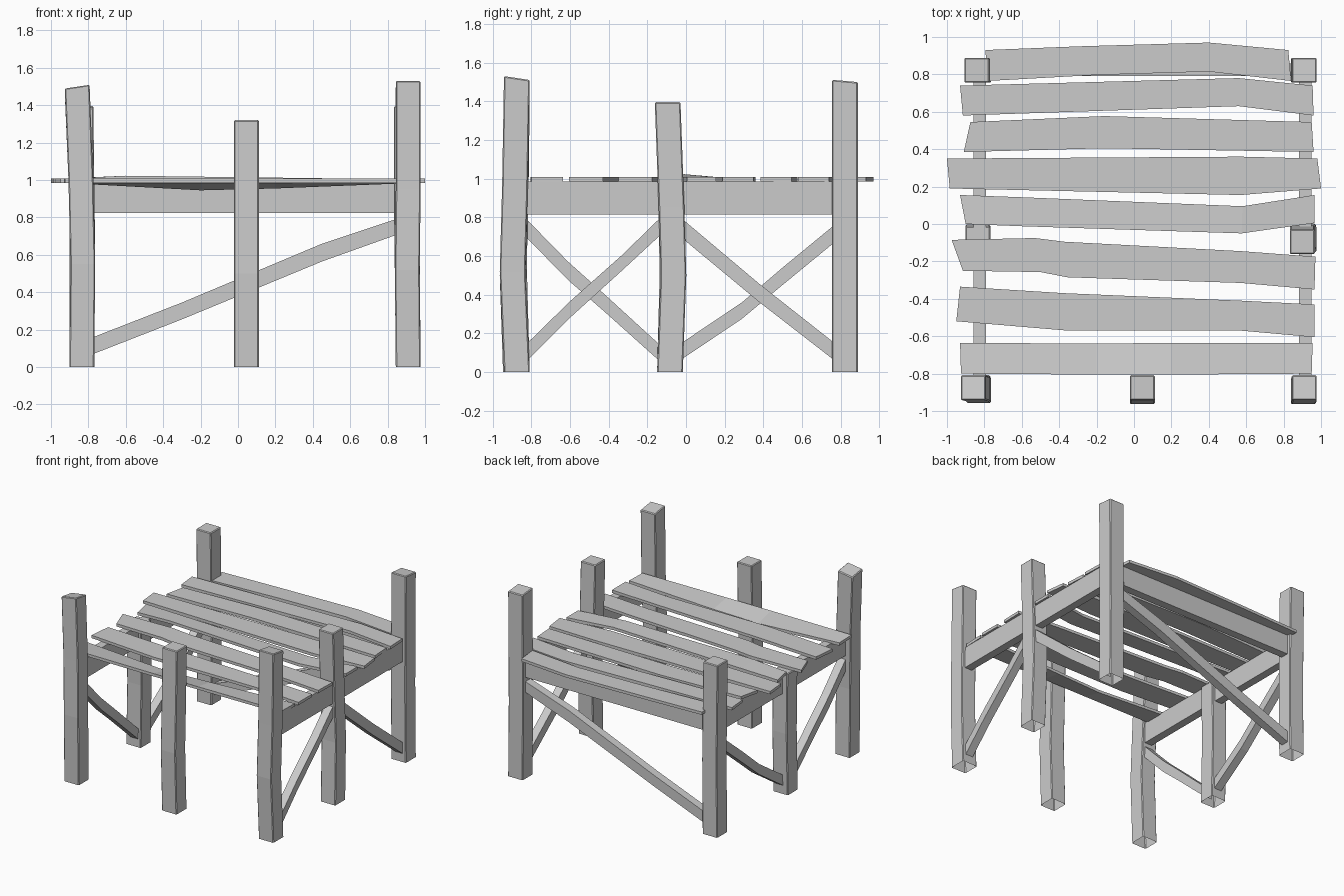
import bpy, bmesh


def loft(name, sections, cap_start=True, bevel=0.0):
    """Skin a run of four-sided sections into one closed board or post."""
    bm = bmesh.new()
    rings = [[bm.verts.new(p) for p in s] for s in sections]
    for a, b in zip(rings, rings[1:]):
        for i in range(4):
            j = (i + 1) % 4
            bm.faces.new((a[i], a[j], b[j], b[i]))
    bm.faces.new(rings[-1])
    if cap_start:
        bm.faces.new(rings[0][::-1])
    bmesh.ops.recalc_face_normals(bm, faces=bm.faces)
    me = bpy.data.meshes.new(name)
    bm.to_mesh(me)
    bm.free()
    ob = bpy.data.objects.new(name, me)
    bpy.context.collection.objects.link(ob)
    if bevel:
        m = ob.modifiers.new("worn_edges", 'BEVEL')
        m.width, m.segments = bevel, 1
        m.limit_method, m.angle_limit = 'ANGLE', 0.8
    return ob


def post(name, stations, slope=(0, 0)):
    """Open-bottomed square post through (x, y, z) centres; slope tilts the top."""
    h = 0.0665
    secs = []
    for k, (x, y, z) in enumerate(stations):
        t = 1 if k == len(stations) - 1 else 0
        secs.append([(x + sx * h, y + sy * h, z + t * (sx * slope[0] + sy * slope[1]))
                     for sx, sy in ((-1, -1), (1, -1), (1, 1), (-1, 1))])
    loft(name, secs, cap_start=False, bevel=0.006)


def board(name, path, axis, centre, half=0.033):
    """Upright plank: path of (u, z_low, z_high) along x or y."""
    secs = []
    for u, lo, hi in path:
        ring = [(-half, lo), (half, lo), (half, hi), (-half, hi)]
        secs.append([(u, centre + d, z) if axis == 'x' else (centre + d, u, z)
                     for d, z in ring])
    loft(name, secs)


def slat(name, stations):
    """Deck plank: stations of (x_front, y_front, x_back, y_back, dz_front, dz_back)."""
    lo, hi = 0.985, 1.008
    secs = []
    for s in stations:
        xf, yf, xb, yb = s[:4]
        df, db = s[4:] if len(s) > 4 else (0, 0)
        secs.append([(xf, yf, lo + df), (xb, yb, lo + db),
                     (xb, yb, hi + db), (xf, yf, hi + df)])
    loft(name, secs)


# Posts
L, R = -0.835, 0.91
post("front_left_post", [(L, -0.875, 0), (-0.83, -0.89, 0.55), (-0.84, -0.88, 1.0), (-0.86, -0.875, 1.49)], (0.01, -0.01))
post("front_middle_post", [(0.045, -0.88, 0), (0.045, -0.897, 0.5), (0.045, -0.885, 0.9), (0.045, -0.875, 1.32)])
post("front_right_post", [(R, -0.875, 0), (0.905, -0.897, 0.52), (0.91, -0.885, 0.95), (R, -0.875, 1.52)], (0, -0.01))
post("middle_left_post", [(L, -0.083, 0), (L, -0.07, 0.5), (L, -0.078, 0.985)])
post("middle_right_post", [(R, -0.083, 0), (0.905, -0.065, 0.5), (0.9, -0.075, 0.85), (0.9, -0.095, 1.395)])
post("back_left_post", [(L, 0.822, 0), (-0.83, 0.822, 0.6), (-0.84, 0.822, 1.395)])
post("back_right_post", [(R, 0.822, 0), (0.905, 0.822, 0.6), (R, 0.822, 1.505)], (0, -0.006))

# Rails under the deck
for side, cx in (("left", -0.825), ("right", 0.915)):
    board(f"{side}_rail", [(-0.83, 0.815, 0.985), (0.78, 0.815, 0.985)], 'y', cx)
board("back_rail", [(-0.8, 0.825, 0.985), (0.87, 0.825, 0.985)], 'x', 0.825)

# Diagonal braces
board("back_brace", [(-0.8, 0.06, 0.15), (-0.3, 0.255, 0.345), (0.45, 0.565, 0.66), (0.87, 0.715, 0.8)], 'x', 0.825)
board("right_front_brace", [(-0.83, 0.05, 0.14), (-0.6, 0.28, 0.365), (-0.33, 0.525, 0.605), (-0.13, 0.71, 0.8)], 'y', 0.915)
board("right_back_brace", [(-0.03, 0.7, 0.8), (0.38, 0.36, 0.455), (0.78, 0.05, 0.14)], 'y', 0.915)
board("left_front_brace", [(-0.83, 0.7, 0.795), (-0.61, 0.475, 0.57), (-0.42, 0.31, 0.4), (-0.13, 0.05, 0.135)], 'y', -0.825)
board("left_back_brace", [(-0.03, 0.06, 0.145), (0.29, 0.275, 0.36), (0.5, 0.45, 0.54), (0.78, 0.68, 0.77)], 'y', -0.825)

# Deck slats, front to back
slat("slat_1", [(-0.925, -0.80, -0.93, -0.635), (-0.2, -0.805, -0.2, -0.64, 0, -0.04),
                (0.2, -0.805, 0.2, -0.635, 0, -0.03), (0.95, -0.80, 0.955, -0.635)])
slat("slat_2", [(-0.95, -0.52, -0.93, -0.335), (-0.355, -0.57, -0.37, -0.37),
                (0.57, -0.57, 0.57, -0.41), (0.965, -0.605, 0.965, -0.43)])
slat("slat_3", [(-0.915, -0.25, -0.975, -0.085), (-0.5, -0.257, -0.53, -0.075),
                (-0.355, -0.285, -0.37, -0.095), (0.57, -0.315, 0.57, -0.145),
                (0.965, -0.35, 0.97, -0.175)])
slat("slat_4", [(-0.9, 0.0, -0.93, 0.155), (-0.6, -0.012, -0.6, 0.143, 0.015, 0),
                (0.575, -0.05, 0.58, 0.095), (0.965, 0.005, 0.965, 0.155)])
slat("slat_5", [(-0.985, 0.19, -1.0, 0.35), (0.57, 0.155, 0.57, 0.36), (1.0, 0.19, 0.98, 0.35)])
slat("slat_6", [(-0.91, 0.385, -0.875, 0.545), (-0.16, 0.405, -0.16, 0.577), (0.96, 0.385, 0.95, 0.545)])
slat("slat_7", [(-0.915, 0.58, -0.93, 0.74), (-0.18, 0.605, -0.18, 0.76),
                (0.56, 0.63, 0.56, 0.78), (0.96, 0.58, 0.955, 0.74)])
slat("slat_8", [(-0.78, 0.765, -0.795, 0.93), (-0.2, 0.797, -0.29, 0.95),
                (0.4, 0.815, 0.4, 0.97), (0.84, 0.765, 0.825, 0.93)])
